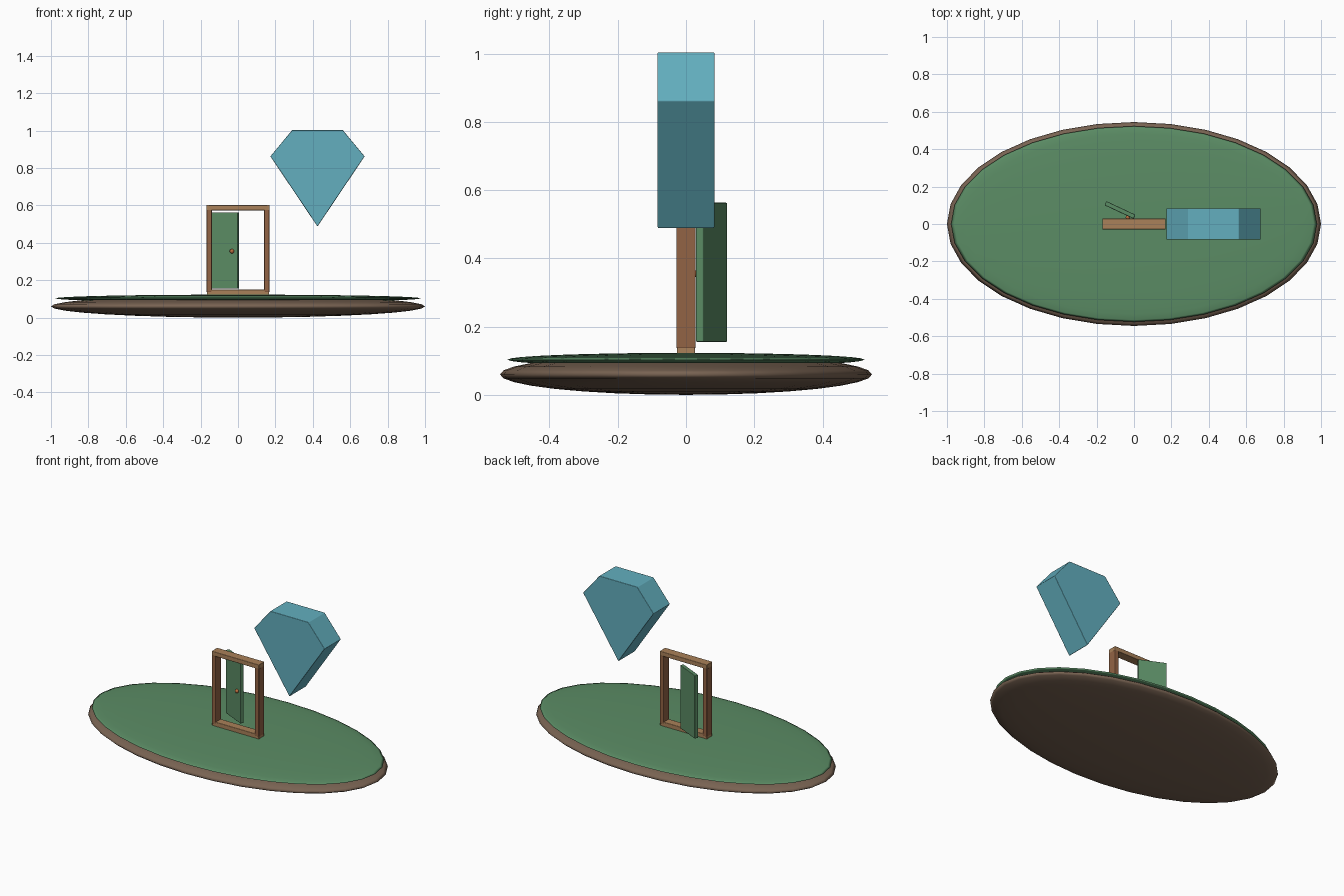
import bpy, bmesh, math
from mathutils import Vector

if "Cube" in bpy.data.objects:
    bpy.data.objects.remove(bpy.data.objects["Cube"])


def mat(name, rgb):
    m = bpy.data.materials.new(name)
    m.diffuse_color = (*rgb, 1)
    m.use_nodes = True
    m.node_tree.nodes["Principled BSDF"].inputs["Base Color"].default_value = m.diffuse_color
    return m


SOIL = mat("soil brown", (0.19, 0.125, 0.085))
GRASS = mat("grass green", (0.105, 0.265, 0.13))
WOOD = mat("post wood", (0.29, 0.125, 0.058))
LIGHT_WOOD = mat("beam wood", (0.40, 0.22, 0.10))
KNOB = mat("copper", (0.50, 0.16, 0.05))
GEM = mat("gem blue", (0.125, 0.43, 0.52))


def ball(name, loc, scale, material, seg=32, rings=16):
    bpy.ops.mesh.primitive_uv_sphere_add(segments=seg, ring_count=rings, radius=1, location=loc)
    ob = bpy.context.object
    ob.name = name
    ob.scale = scale
    bpy.ops.object.transform_apply(location=False, rotation=False, scale=True)
    bpy.ops.object.shade_smooth()
    ob.data.materials.append(material)
    return ob


def soften(ob, width):
    b = ob.modifiers.new("soft edges", 'BEVEL')
    b.width = width
    b.segments = 2
    b.harden_normals = True
    for p in ob.data.polygons:
        p.use_smooth = True


def box(name, lo, hi, material, turn=0, bevel=0.004):
    lo, hi = Vector(lo), Vector(hi)
    bpy.ops.mesh.primitive_cube_add(size=1, location=(lo + hi) / 2)
    ob = bpy.context.object
    ob.name = name
    ob.scale = hi - lo
    bpy.ops.object.transform_apply(location=False, rotation=False, scale=True)
    ob.rotation_euler.z = turn
    ob.data.materials.append(material)
    soften(ob, bevel)
    return ob


# Floating island: soil below, thin grass cap above
ball("island_soil", (0, 0, 0.06), (1.0, 0.545, 0.06), SOIL)
ball("island_grass", (0, 0, 0.103), (0.978, 0.523, 0.02), GRASS)

# Door frame: two posts, a lintel and a sill
for side, name in ((-1, "left_post"), (1, "right_post")):
    xs = sorted((side * 0.14, side * 0.168))
    box(name, (xs[0], -0.028, 0.136), (xs[1], 0.028, 0.59), WOOD)
box("lintel", (-0.169, -0.029, 0.573), (0.169, 0.029, 0.602), LIGHT_WOOD)
box("sill", (-0.167, -0.027, 0.115), (0.167, 0.027, 0.15), LIGHT_WOOD)

# Door leaf standing ajar behind the frame, with its knob
angle = math.radians(-25)
cx, cy = -0.075, 0.075
box("door", (cx - 0.086, cy - 0.012, 0.155), (cx + 0.086, cy + 0.012, 0.563), GRASS, angle)
along = Vector((math.cos(angle), math.sin(angle), 0))
normal = Vector((-math.sin(angle), math.cos(angle), 0))
ball("door_knob", Vector((cx, cy, 0.355)) + along * 0.055 - normal * 0.018,
     (0.012, 0.012, 0.012), KNOB, 16, 8)

# Large gem: flat cut profile extruded front to back
profile = [(0.425, 0.487), (0.677, 0.862), (0.56, 1.003), (0.29, 1.003), (0.173, 0.862)]
bm = bmesh.new()
face = bm.faces.new([bm.verts.new((x, -0.084, z)) for x, z in profile])
ext = bmesh.ops.extrude_face_region(bm, geom=[face])
bmesh.ops.translate(bm, vec=(0, 0.168, 0),
                    verts=[v for v in ext["geom"] if isinstance(v, bmesh.types.BMVert)])
bmesh.ops.recalc_face_normals(bm, faces=bm.faces)
mesh = bpy.data.meshes.new("gem")
bm.to_mesh(mesh)
bm.free()
mesh.materials.append(GEM)
gem = bpy.data.objects.new("gem", mesh)
bpy.context.collection.objects.link(gem)
soften(gem, 0.004)
